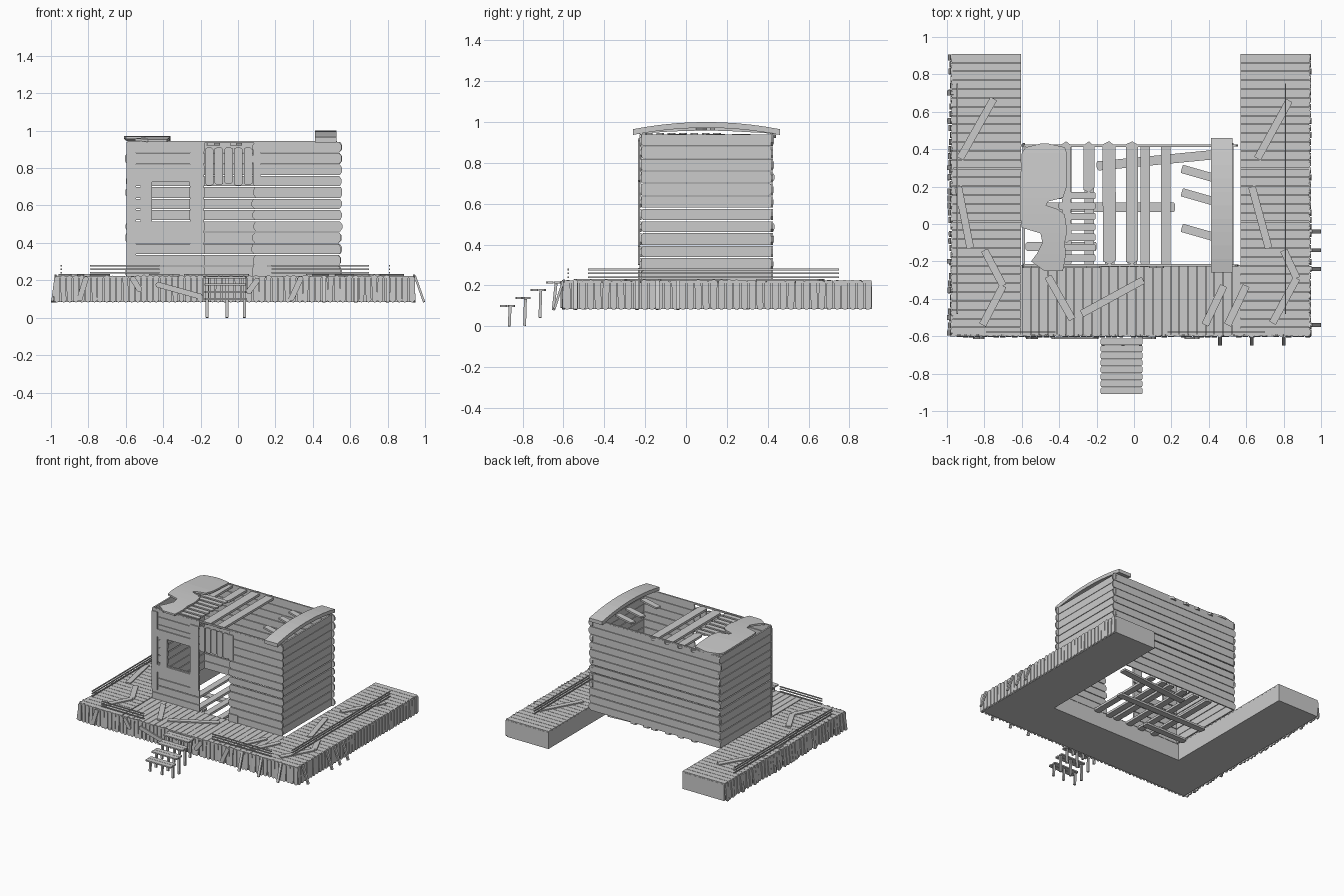
import bpy, bmesh, random
from mathutils import Vector
random.seed(4)
R = random.uniform
X, Y, Z = Vector((1, 0, 0)), Vector((0, 1, 0)), Vector((0, 0, 1))


def plank(bm, a, b, w, t, n, c=0.012):
    """Board from a to b, width w, thickness t along n, with worn chamfered ends."""
    a, b = Vector(a), Vector(b)
    u = (b - a).normalized()
    n = (n - u * n.dot(u)).normalized()
    v = n.cross(u)
    h = w / 2
    c = min(c, h * 0.9)
    pts = []
    for p, s in ((a, 1), (b, -1)):
        k1, k2 = c * R(.4, 1), c * R(.4, 1)
        pts += [p + s * (u * k1 - v * h), p - s * v * (h - c), p + s * v * (h - c), p + s * (u * k2 + v * h)]
    lo = [bm.verts.new(p - n * t / 2) for p in pts]
    hi = [bm.verts.new(p + n * t / 2) for p in pts]
    bm.faces.new(lo)
    bm.faces.new(hi[::-1])
    for i in range(8):
        j = (i + 1) % 8
        bm.faces.new((lo[j], lo[i], hi[i], hi[j]))


def finish(bm, name):
    bmesh.ops.recalc_face_normals(bm, faces=bm.faces[:])
    me = bpy.data.meshes.new(name)
    bm.to_mesh(me)
    bm.free()
    ob = bpy.data.objects.new(name, me)
    bpy.context.collection.objects.link(ob)
    return ob


def boards(name, items):
    bm = bmesh.new()
    for it in items:
        plank(bm, *it)
    return finish(bm, name)


def steps(a, b, pitch):
    n = round((b - a) / pitch)
    return [a + (b - a) * (i + .5) / n for i in range(n)]


# U-shaped deck core
bm = bmesh.new()
u = [(-.97, -.59), (.935, -.59), (.935, .91), (.57, .91), (.57, -.22), (-.605, -.22), (-.605, .91), (-.97, .91)]
f = bm.faces.new([bm.verts.new((x, y, .085)) for x, y in u])
g = bmesh.ops.extrude_face_region(bm, geom=[f])
bmesh.ops.translate(bm, vec=(0, 0, .13), verts=[v for v in g['geom'] if isinstance(v, bmesh.types.BMVert)])
finish(bm, "deck_core")

# Deck top boards
top = [((x, -.6, .218), (x, -.22, .218), .044, .012, Z, .003) for x in steps(-.6, .57, .047)]
for x0, x1 in ((-.975, -.605), (.57, .94)):
    top += [((x0, y, .218), (x1, y, .218), .044, .012, Z, .003) for y in steps(-.6, .91, .047)]
boards("deck_boards", top)

# Vertical skirt boards round the deck
sk = []
for x in steps(-.985, .945, .0335):
    sk.append(((x + R(-.003, .003), -.597 - R(0, .006), .082), (x, -.597, .226 + R(-.006, .004)), .029, .01, Y))
for y in steps(-.6, .91, .0375):
    for x, s in ((.94, 1), (-.975, -1)):
        d = R(0, .02) if s < 0 else R(0, .004)
        sk.append(((x + s * d, y, .082), (x, y + R(-.003, .003), .226 + R(-.006, .004)), .032, .01, X))
boards("deck_skirt", sk)

# Boards that have come away from the skirt
lean = [((.995, y, .083), (.945, y, .225), .02, .012, X, .004) for y in (-.04, -.14, -.24, -.54)]
lean += [((x, -.645, .083), (x, -.6, .225), .02, .012, Y, .004) for x in (.46, .63, .8)]
lean += [((-.994, y, .083), (-.97, y, .225), .025, .012, X, .004) for y in (-.5, -.2, .3, .7)]
fr = [(-.85, .09, -.81, .22), (-.57, .22, -.52, .14), (-.44, .18, -.19, .11), (.05, .13, .11, .21), (.28, .09, .34, .22)]
lean += [((a, -.609, b), (c, -.609, d), .03, .01, Y) for a, b, c, d in fr]
boards("loose_skirt_boards", lean)

# Loose boards lying on the deck
lie = [(-.93, .35, -.75, .67), (-.94, .2, -.875, -.13), (-.81, -.54, -.7, -.33), (-.7, -.33, -.8, -.14),
       (.66, .35, .83, .66), (.63, .2, .72, -.13), (.38, -.54, .48, -.33), (.5, -.54, .6, -.33),
       (-.46, -.28, -.33, -.51), (-.28, -.48, .05, -.3), (.8, -.14, .87, -.29), (.87, -.29, .74, -.53)]
boards("loose_deck_boards", [((a, b, .228), (c, d, .228), .04, .01, Z, .004) for a, b, c, d in lie])

# Low thin rails
rails = []
for z in (.24, .26, .278):
    rails += [((x, -.48, z), (x, .75, z), .008, .007, X, .001) for x in (-.945, .81)]
    rails += [((a, -.577, z), (b, -.577, z), .008, .007, Y, .001) for a, b in ((-.79, -.42), (.18, .7))]
boards("low_rails", rails)

# Front stairs
st = []
for i, z in enumerate((.1, .138, .177, .214)):
    y = -.873 + i * .075
    st += [((-.178, y + d, z), (.045, y + d, z), .036, .01, Z, .006) for d in (-.019, .019)]
    st += [((x, y + .008 - .01 * (i == 3), max(0, z - .135) if i else 0), (x, y + .012, z - .004), .016, .014, Y, .002)
           for x in (-.165, -.06, .034)]
boards("stairs", st)

# Cabin walls of horizontal boards
side, back, front = [], [], []
for z in steps(.215, .942, .0606):
    e = lambda: R(-.008, .004)
    w = R(.052, .059)
    for x in (-.59, .525):
        side.append(((x, -.223 + e() / 2, z), (x, .425 - e(), z), w, .012, X, .016))
    back.append(((-.597 + e(), .42, z), (.552 - e(), .42, z), w, .01, Y, .016))
    front.append(((.08 + e(), -.222, z), (.552 - e(), -.222, z), w, .01, Y, .016))
    if .5 < z < .73:
        spans = ((-.597, -.46), (-.26, -.18))
    else:
        spans = ((-.597, -.18),)
    front += [((a, -.222, z), (b, -.222, z), w, .01, Y, .005) for a, b in spans]
boards("side_walls", side)
boards("back_wall", back)
boards("front_wall", front)

# Window frame, door head boards and trim
tr = [((-.49, -.23, .45), (-.49, -.23, .78), .06, .01, Y, .004), ((-.22, -.23, .39), (-.22, -.23, .9), .075, .01, Y, .004),
      ((-.59, -.23, .475), (-.19, -.23, .475), .06, .01, Y, .004), ((-.59, -.23, .755), (-.19, -.23, .755), .06, .01, Y, .004),
      ((-.57, -.23, .3), (-.57, -.23, .92), .05, .01, Y, .004), ((.1, -.23, .71), (.1, -.23, .91), .04, .01, Y, .004),
      ((.12, -.23, .22), (.12, -.23, .285), .08, .01, Y, .004)]
boards("window_and_door_trim", tr)
boards("door_head_boards", [((x, -.225, .71 + R(-.006, .006)), (x, -.225, .91), .046, .012, Y, .012) for x in steps(-.18, .08, .052)])
boards("wall_top_rails", [((-.59, y, .94), (.53, y, .94), .012, .012, Y, .002) for y in (-.22, .418)])

# Remaining rafters, broken roof slats and floor lattice
boards("rafters", [((x, y, .93), (x + R(-.01, .01), .44, .93), w, .018, Z, .03) for x, y, w in
                   ((-.36, -.1, .05), (-.24, .17, .06), (-.13, -.215, .07), (-.01, -.215, .065))])
boards("roof_slats", [((-.45 + R(0, .06), y, .94), (-.205, y, .94), .038, .012, Z, .008) for y in steps(-.21, .18, .056)]
       + [((.255, y + .04, .935), (.43, y - .01, .935), .045, .014, Z, .004) for y in (.255, .13, -.06)])
fl = [((x, -.22, .21), (x, .42, .21), .05, .018, Z, .01) for x in (-.36, -.24, -.13, -.01, .06, .17)]
fl += [((-.58, y, .192), (b, y, .192), .05, .016, Z, .01) for y, b in ((.09, .22), (-.12, -.2))]
fl += [((-.2, .31, .195), (.42, .37, .195), .05, .016, Z, .01)]
boards("floor_lattice", fl)


def roof(name, rows, top, rise, t, half):
    """Curved sheet from (y, left x, right x) rows."""
    bm = bmesh.new()
    prev = None
    for y, a, b in rows:
        z = top - rise * ((y - .1) / half) ** 2
        cur = [bm.verts.new(p) for p in ((a, y, z), (b, y, z), (b, y, z - t), (a, y, z - t))]
        if prev:
            for i in range(4):
                j = (i + 1) % 4
                bm.faces.new((prev[i], prev[j], cur[j], cur[i]))
        else:
            bm.faces.new(cur)
        prev = cur
    bm.faces.new(prev)
    finish(bm, name)


# Roof remains: arched strip on the right, torn sheet on the left
roof("roof_arch_strip", [(-.26 + .72 * i / 10, .413, .527) for i in range(11)], 1.0, .035, .028, .36)
roof("torn_roof_sheet", [(-.25, -.48, -.38), (-.2, -.55, -.37), (-.16, -.52, -.365), (-.1, -.49, -.37), (-.05, -.5, -.36),
                         (-.02, -.6, -.36), (.05, -.61, -.37), (.08, -.61, -.41), (.1, -.61, -.47), (.12, -.61, -.46),
                         (.14, -.61, -.38), (.2, -.61, -.36), (.38, -.6, -.36), (.41, -.58, -.37), (.43, -.5, -.46)],
     .972, .018, .014, .35)
